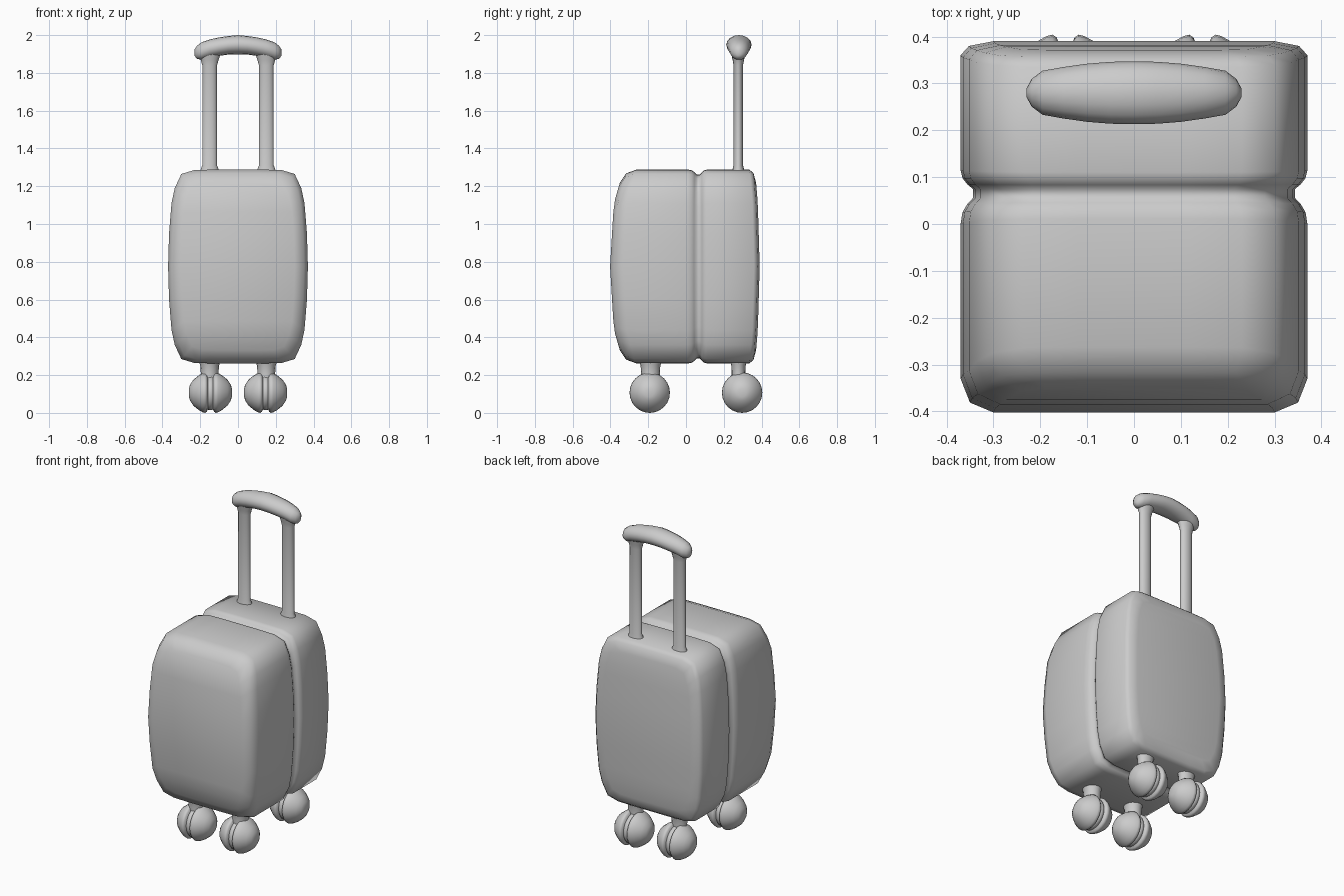
import bpy, bmesh, math

if "Cube" in bpy.data.objects:
    bpy.data.objects.remove(bpy.data.objects["Cube"])


def finish(name, bm, angle=50):
    bmesh.ops.recalc_face_normals(bm, faces=bm.faces)
    me = bpy.data.meshes.new(name)
    bm.to_mesh(me)
    bm.free()
    ob = bpy.data.objects.new(name, me)
    bpy.context.collection.objects.link(ob)
    bpy.ops.object.select_all(action='DESELECT')
    ob.select_set(True)
    bpy.context.view_layer.objects.active = ob
    bpy.ops.object.shade_smooth_by_angle(angle=math.radians(angle))
    return ob


def skin(bm, rings):
    """Join successive rings of points with quads, return vertex rings."""
    vs = [[bm.verts.new(p) for p in r] for r in rings]
    n = len(vs[0])
    for a, b in zip(vs, vs[1:]):
        for i in range(n):
            j = (i + 1) % n
            bm.faces.new((a[i], a[j], b[j], b[i]))
    return vs


def loft(name, rings, angle=50):
    bm = bmesh.new()
    vs = skin(bm, rings)
    bm.faces.new(vs[0])
    bm.faces.new(vs[-1])
    return finish(name, bm, angle)


def ellipse(n, fn):
    return [fn(math.cos(2 * math.pi * i / n), math.sin(2 * math.pi * i / n)) for i in range(n)]


# Body: rounded front outline swept through depth stations, with a groove
MID, SEAM = 0.775, 0.065
half = [(0.12, 0.262), (0.23, 0.264), (0.30, 0.285), (0.335, 0.36), (0.352, 0.44), (0.365, 0.60),
        (0.37, MID)]
half += [(x, 2 * MID - z) for x, z in reversed(half[:-1])]
stations = [(-0.402, 0.07), (-0.381, 0.02), (-0.33, 0), (0.0, 0), (0.025, 0.004), (0.042, 0.014),
            (0.055, 0.026), (0.075, 0.026), (0.085, 0.014), (0.098, 0.004), (0.115, 0),
            (0.36, 0), (0.38, 0.018), (0.39, 0.07)]


def bulge(z, back):
    """Depth factor: the front and back faces curve in toward top and bottom."""
    d = abs(z - MID)
    table = [(0, 1), (0.335, 0.97 if back else 0.957), (0.49, 0.93 if back else 0.86),
             (0.52, 0.91 if back else 0.82)]
    for (a, fa), (b, fb) in zip(table, table[1:]):
        if d <= b:
            return fa + (fb - fa) * (d - a) / (b - a)
    return table[-1][1]


rings = []
for y, inset in stations:
    pts = [(x * (1 - inset / 0.37), MID + (z - MID) * (1 - inset / 0.513)) for x, z in half]
    pts += [(-x, z) for x, z in reversed(pts)]
    rings.append([(x, SEAM + (y - SEAM) * bulge(z, y > SEAM), z) for x, z in pts])
bm = bmesh.new()
vs = skin(bm, rings)
for ring in (vs[0], vs[-1]):
    n = len(ring)
    for i in range(n // 2 - 1):
        bm.faces.new((ring[i], ring[i + 1], ring[n - 2 - i], ring[n - 1 - i]))
finish("suitcase_body", bm, 60)

# Arched grip
grip = [(0.229, 1.908, 0.010, 0.018), (0.218, 1.909, 0.030, 0.034), (0.195, 1.915, 0.047, 0.046),
        (0.15, 1.929, 0.055, 0.048), (0.10, 1.939, 0.062, 0.049), (0.05, 1.946, 0.066, 0.049),
        (0, 1.949, 0.067, 0.051)]
grip += [(-x, z, a, b) for x, z, a, b in reversed(grip[:-1])]
loft("handle_grip", [ellipse(16, lambda c, s: (x, 0.28 + a * c, z + b * s))
                     for x, z, a, b in grip], 60)

# Wheel cross-section: (offset along axle, radius)
wheel = [(-0.114, 0.022), (-0.108, 0.042), (-0.09, 0.069), (-0.06, 0.093), (-0.04, 0.104),
         (-0.028, 0.107), (-0.019, 0.101), (-0.014, 0.088), (-0.009, 0.093)]
wheel += [(-x, r) for x, r in reversed(wheel)]

for side, sx in (("left", -0.15), ("right", 0.15)):
    # Telescopic posts, flared at both ends
    post = [(1.27, 1.25), (1.292, 1.2), (1.31, 1.0), (1.84, 1.0), (1.868, 1.2), (1.90, 1.5)]
    loft(side + "_handle_post", [ellipse(16, lambda c, s: (sx + 0.039 * k * c, 0.277 + 0.025 * k * s, z))
                                 for z, k in post])
    # Caster wheels and stems
    for end, wy, sy, ry in (("front", -0.192, -0.188, 0.055), ("back", 0.297, 0.278, 0.040)):
        cx = math.copysign(0.146, sx)
        loft(f"{end}_{side}_wheel", [ellipse(24, lambda c, s: (cx + o, wy + r * c, 0.107 + r * s))
                                     for o, r in wheel])
        stem = [(0.15, 0.9), (0.21, 0.9), (0.25, 0.95), (0.275, 1.1)]
        loft(f"{end}_{side}_stem", [ellipse(16, lambda c, s: (sx + 0.052 * k * c, sy + ry * k * s, z))
                                    for z, k in stem])
